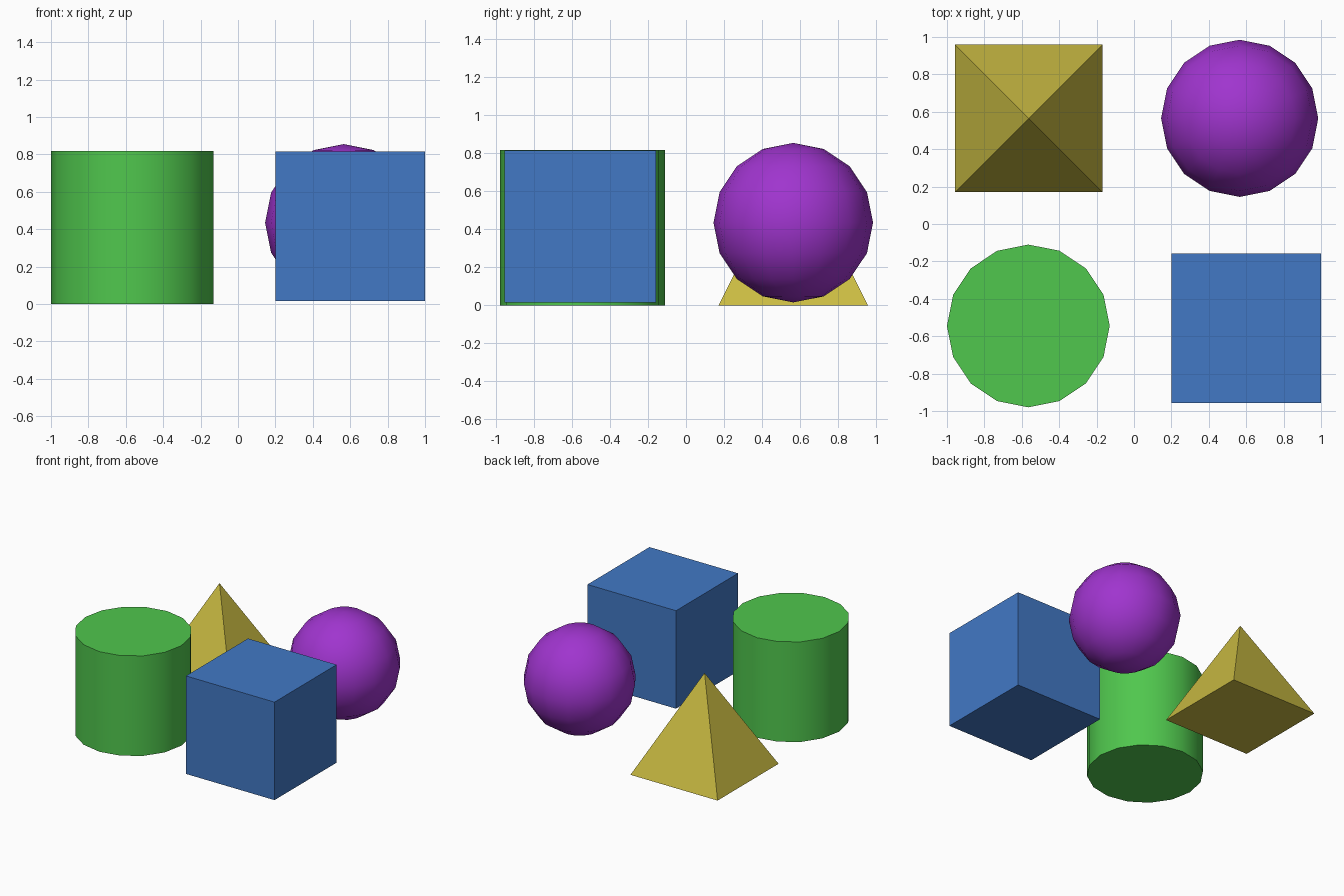
import bpy, math

if "Cube" in bpy.data.objects:
    bpy.data.objects.remove(bpy.data.objects["Cube"])


def paint(name, rgb):
    mat = bpy.data.materials.new(name)
    mat.diffuse_color = (*rgb, 1)
    mat.use_nodes = True
    mat.node_tree.nodes["Principled BSDF"].inputs["Base Color"].default_value = mat.diffuse_color
    return mat


def finish(name, mat, smooth=False):
    ob = bpy.context.object
    ob.name = name
    ob.data.materials.append(mat)
    if smooth:
        bpy.ops.object.shade_smooth_by_angle(angle=math.radians(40))
    return ob


# cylinder, front left
bpy.ops.mesh.primitive_cylinder_add(vertices=16, radius=0.435, depth=0.817,
                                    location=(-0.565, -0.545, 0.4085))
finish("cylinder", paint("green", (0.08, 0.57, 0.075)), smooth=True)

# cube, front right, slightly above the ground
bpy.ops.mesh.primitive_cube_add(size=0.8, location=(0.6, -0.557, 0.415))
finish("cube", paint("blue", (0.054, 0.19, 0.56)))

# sphere, back right
bpy.ops.mesh.primitive_uv_sphere_add(segments=16, ring_count=8, radius=0.42,
                                     location=(0.565, 0.565, 0.435))
finish("sphere", paint("purple", (0.35, 0.035, 0.62)), smooth=True)

# square pyramid, back left (sides lined up with the axes)
H = 0.787
bpy.ops.mesh.primitive_cone_add(vertices=4, radius1=0.787 / math.sqrt(2), radius2=0,
                                depth=H, location=(-0.563, 0.565, H / 2),
                                rotation=(0, 0, math.pi / 4))
finish("pyramid", paint("yellow", (0.59, 0.50, 0.055)))
